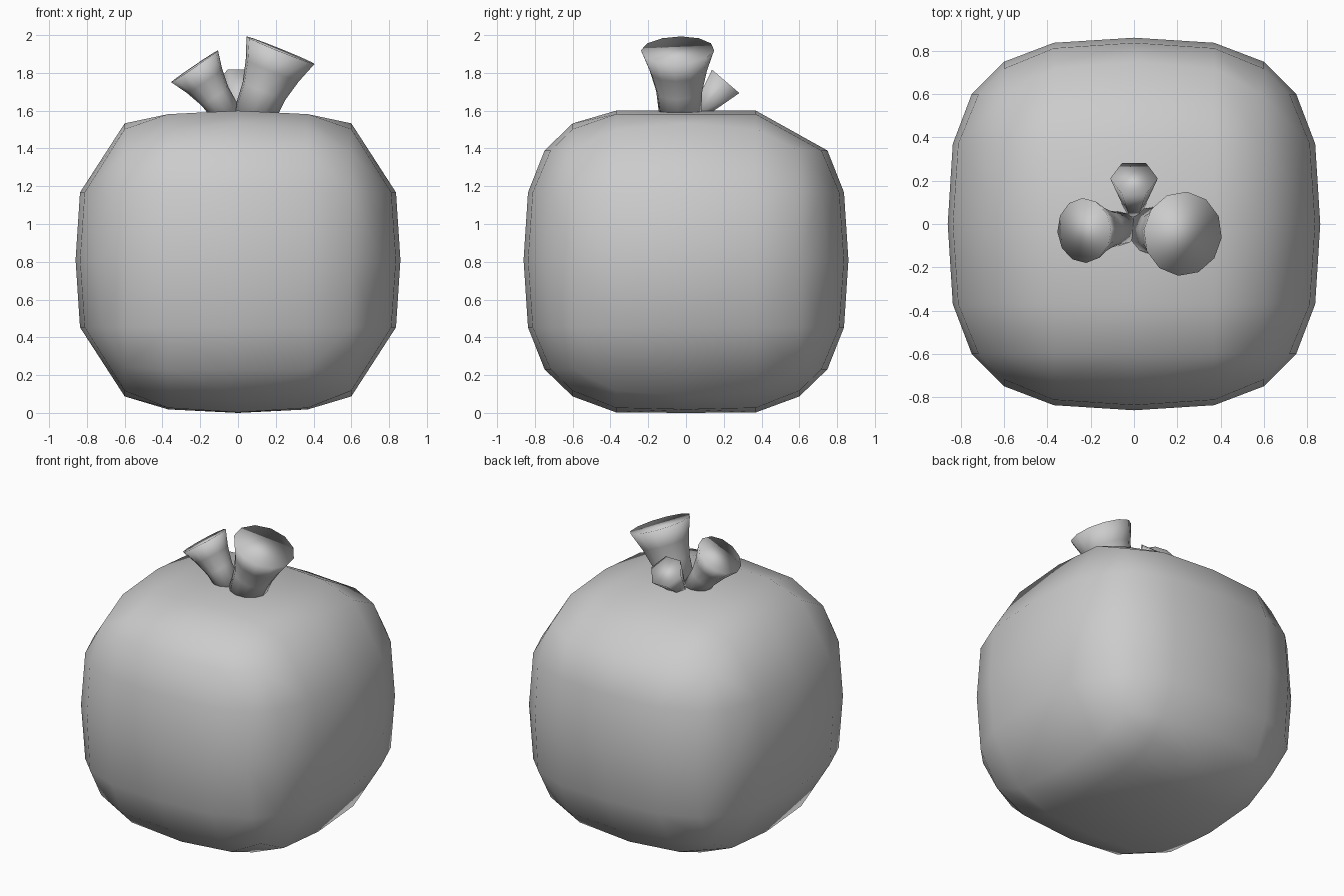
import bpy, bmesh, math
from mathutils import Vector

cube = bpy.data.objects.get("Cube")
if cube:
    bpy.data.objects.remove(cube, do_unlink=True)

grey = bpy.data.materials.new("plain_grey")
grey.use_nodes = True
grey.diffuse_color = (0.6, 0.6, 0.6, 1)
grey.node_tree.nodes["Principled BSDF"].inputs["Base Color"].default_value = (0.6, 0.6, 0.6, 1)


def finish(bm, name):
    bmesh.ops.recalc_face_normals(bm, faces=bm.faces)
    for f in bm.faces:
        f.smooth = True
    mesh = bpy.data.meshes.new(name)
    bm.to_mesh(mesh)
    bm.free()
    mesh.materials.append(grey)
    obj = bpy.data.objects.new(name, mesh)
    bpy.context.collection.objects.link(obj)


# Body: rounded cube, a five by five grid of points on each side
HALF, HALF_Z, POWER = 0.86, 0.83, 3.0
STEPS = (-0.6, -0.37, 0, 0.37, 0.6)
bm = bmesh.new()
for axis in range(3):
    for sign in (-1, 1):
        for a in STEPS:
            for b in STEPS:
                h = HALF * (1 - abs(a / HALF) ** POWER - abs(b / HALF) ** POWER) ** (1 / POWER)
                p = Vector((0, 0, 0))
                p[axis] = sign * h
                p[(axis + 1) % 3] = a
                p[(axis + 2) % 3] = b
                # Wide chamfers along the upper and lower side edges
                if axis == 0 and abs(b) == 0.6 and abs(a) < 0.5:
                    continue
                # Wide chamfer along the upper back edge
                if axis == 2 and sign > 0 and b == 0.6 and abs(a) < 0.5:
                    continue
                # Flattened top and bottom, falling slightly to the sides
                slope = 0.05 * abs(p.x)
                z = p.z * HALF_Z / HALF + 0.81
                bm.verts.new((p.x, p.y, max(slope, min(1.6 - slope, z))))
# Each corner becomes a single point
bmesh.ops.remove_doubles(bm, verts=bm.verts, dist=0.04)
bmesh.ops.convex_hull(bm, input=bm.verts)
loose = [v for v in bm.verts if not v.link_faces]
bmesh.ops.delete(bm, geom=loose, context='VERTS')
bmesh.ops.join_triangles(bm, faces=bm.faces, angle_face_threshold=0.3, angle_shape_threshold=0.8)
finish(bm, "body")

# Stem outlines: distance along the stem, share of the widening
BELL = ((0, 0), (0.4, 0.15), (0.7, 0.5), (1, 1))
CONE = ((0, 0), (1, 1))


# Stems: flared tubes with closed ends
def stem(name, base, tip, base_r, tip_r, sides, outline):
    base, tip = Vector(base), Vector(tip)
    turn = (tip - base).to_track_quat('Z', 'Y')
    bm = bmesh.new()
    rings = []
    for t, flare in outline:
        r = base_r + (tip_r - base_r) * flare
        centre = base.lerp(tip, t)
        ring = []
        for i in range(sides):
            ang = math.tau * i / sides
            ring.append(bm.verts.new(centre + turn @ Vector((r * math.cos(ang), r * math.sin(ang), 0))))
        rings.append(ring)
    for low, high in zip(rings, rings[1:]):
        for i in range(sides):
            j = (i + 1) % sides
            bm.faces.new((low[i], low[j], high[j], high[i]))
    bm.faces.new(rings[0])
    bm.faces.new(rings[-1])
    finish(bm, name)


stem("large_stem", (0.08, -0.03, 1.56), (0.225, -0.045, 1.92), 0.11, 0.195, 12, BELL)
stem("small_stem", (-0.05, -0.02, 1.57), (-0.23, -0.03, 1.835), 0.075, 0.15, 12, BELL)
stem("back_stem", (0, 0.06, 1.58), (0, 0.21, 1.755), 0.04, 0.11, 6, CONE)
